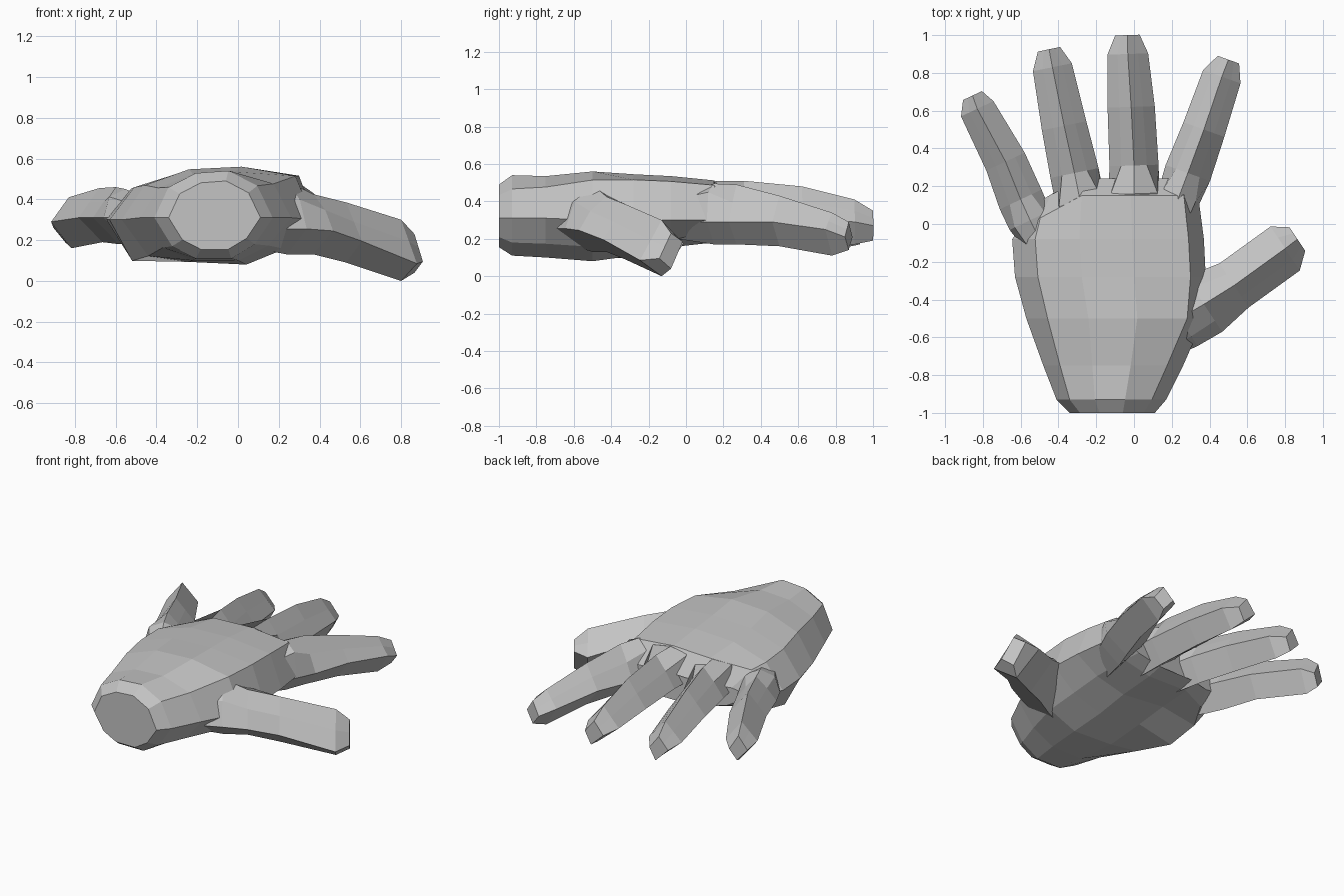
import bpy
import bmesh
from mathutils import Vector

cube = bpy.data.objects.get("Cube")
if cube:
    bpy.data.objects.remove(cube, do_unlink=True)

# Single plain material
grey = bpy.data.materials.new("plain grey")
grey.use_nodes = True
tone = (0.55, 0.55, 0.55, 1)
grey.diffuse_color = tone
grey.node_tree.nodes["Principled BSDF"].inputs["Base Color"].default_value = tone


def loft(name, rings):
    """Skin a list of equal-length vertex rings and cap both ends."""
    bm = bmesh.new()
    loops = [[bm.verts.new(point) for point in ring] for ring in rings]
    count = len(loops[0])
    for lower, upper in zip(loops, loops[1:]):
        for i in range(count):
            j = (i + 1) % count
            bm.faces.new((lower[i], lower[j], upper[j], upper[i]))
    bm.faces.new(loops[0])
    bm.faces.new(loops[-1])
    bmesh.ops.recalc_face_normals(bm, faces=bm.faces)
    mesh = bpy.data.meshes.new(name)
    bm.to_mesh(mesh)
    bm.free()
    mesh.materials.append(grey)
    part = bpy.data.objects.new(name, mesh)
    bpy.context.collection.objects.link(part)
    return part


# Palm: ten-sided outline scaled to each station along the hand
def palm_ring(y, left, right, middle, top, bottom, heel=0, skew=0):
    # the shoulder above the thumb squares up away from the wrist
    t = min(1, max(0, (y + .93) / .6))
    outline = [(-1, 0), (-.76, .65), (-.3, .95), (.25, 1),
               (.74 + .1 * t, .68 + .2 * t), (1, 0),
               (.7, -.65), (.3, -1), (-.3, -1 + .2 * heel),
               (-.7 - .08 * heel, -.7 - .36 * heel)]
    centre, half = (left + right) / 2, (right - left) / 2
    ring = []
    for u, v in outline:
        x = centre + u * half
        z = middle + v * (top - middle if v > 0 else middle - bottom)
        # knuckle line falls back towards the little finger
        ring.append((x, y - skew * max(0, -.3 - x), z))
    return ring


palm_stations = [
    (-1, -.34, .11, .31, .49, .155),
    (-.93, -.41, .17, .31, .54, .11),
    (-.75, -.48, .26, .31, .535, .1),
    (-.5, -.57, .37, .3, .56, .08, .3),
    (-.28, -.63, .38, .3, .545, .11, 1),
    (-.08, -.645, .37, .3, .535, .155, 1),
    (.15, -.61, .34, .3, .512, .18, .3, .6),
    (.24, -.54, .29, .3, .38, .21, 0, .6),
]
loft("palm", [palm_ring(*s) for s in palm_stations])


# Digits: ridged sections; "square" fills the shoulders out at the knuckle
def digit(name, stations, tilt=0, keel=0):
    centres = [Vector(s[:2]) for s in stations]
    axis = (centres[-1] - centres[0]).normalized()
    across = Vector((axis.y, -axis.x))
    rings = []
    for centre, (_, _, half, top, side, bottom, square) in zip(centres, stations):
        k = .5 + .5 * square
        shoulder = side + (top - side) * (.5 + .46 * square)
        section = [(-1, side + tilt), (-k, shoulder + tilt / 2), (0, top),
                   (k, shoulder - tilt / 2), (1, side - tilt), (keel, bottom)]
        rings.append([(*(centre + across * u * half), z) for u, z in section])
    loft(name, rings)


# Columns: x, y, half width, top, side, bottom, square
digit("index_finger", [
    (.17, -.05, .1, .45, .29, .2, .5),
    (.24, .15, .115, .495, .29, .17, .6),
    (.285, .27, .125, .49, .29, .17, .05),
    (.37, .5, .115, .43, .29, .16, 0),
    (.465, .78, .105, .34, .25, .11, 0),
    (.5, .87, .06, .29, .21, .14, 0),
])
digit("middle_finger", [
    (0, -.05, .12, .45, .32, .2, .8),
    (0, .16, .135, .508, .32, .18, .85),
    (0, .31, .13, .51, .32, .18, .05),
    (-.015, .62, .125, .48, .31, .18, 0),
    (-.033, .9, .108, .41, .29, .17, 0),
    (-.035, 1, .065, .35, .27, .19, 0),
], keel=.35)
digit("ring_finger", [
    (-.25, -.05, .12, .44, .32, .2, .8),
    (-.285, .12, .13, .495, .32, .18, .75),
    (-.315, .27, .13, .5, .32, .18, .05),
    (-.37, .52, .12, .465, .31, .17, 0),
    (-.432, .83, .105, .39, .27, .15, 0),
    (-.45, .925, .06, .33, .25, .17, 0),
], keel=.35)
digit("little_finger", [
    (-.46, -.16, .08, .4, .31, .2, .5),
    (-.55, .02, .12, .45, .31, .18, .5),
    (-.6, .13, .122, .46, .31, .18, .05),
    (-.68, .33, .112, .455, .31, .19, 0),
    (-.83, .61, .095, .41, .29, .16, 0),
    (-.855, .68, .055, .35, .26, .19, 0),
], keel=.15)
digit("thumb", [
    (.08, -.6, .15, .46, .3, .16, .3),
    (.24, -.5, .175, .49, .3, .13, .3),
    (.37, -.425, .175, .425, .29, .13, .2),
    (.53, -.325, .14, .385, .24, .09, 0),
    (.8, -.13, .14, .3, .13, 0, 0),
    (.865, -.08, .075, .23, .14, .04, 0),
], tilt=.045)
